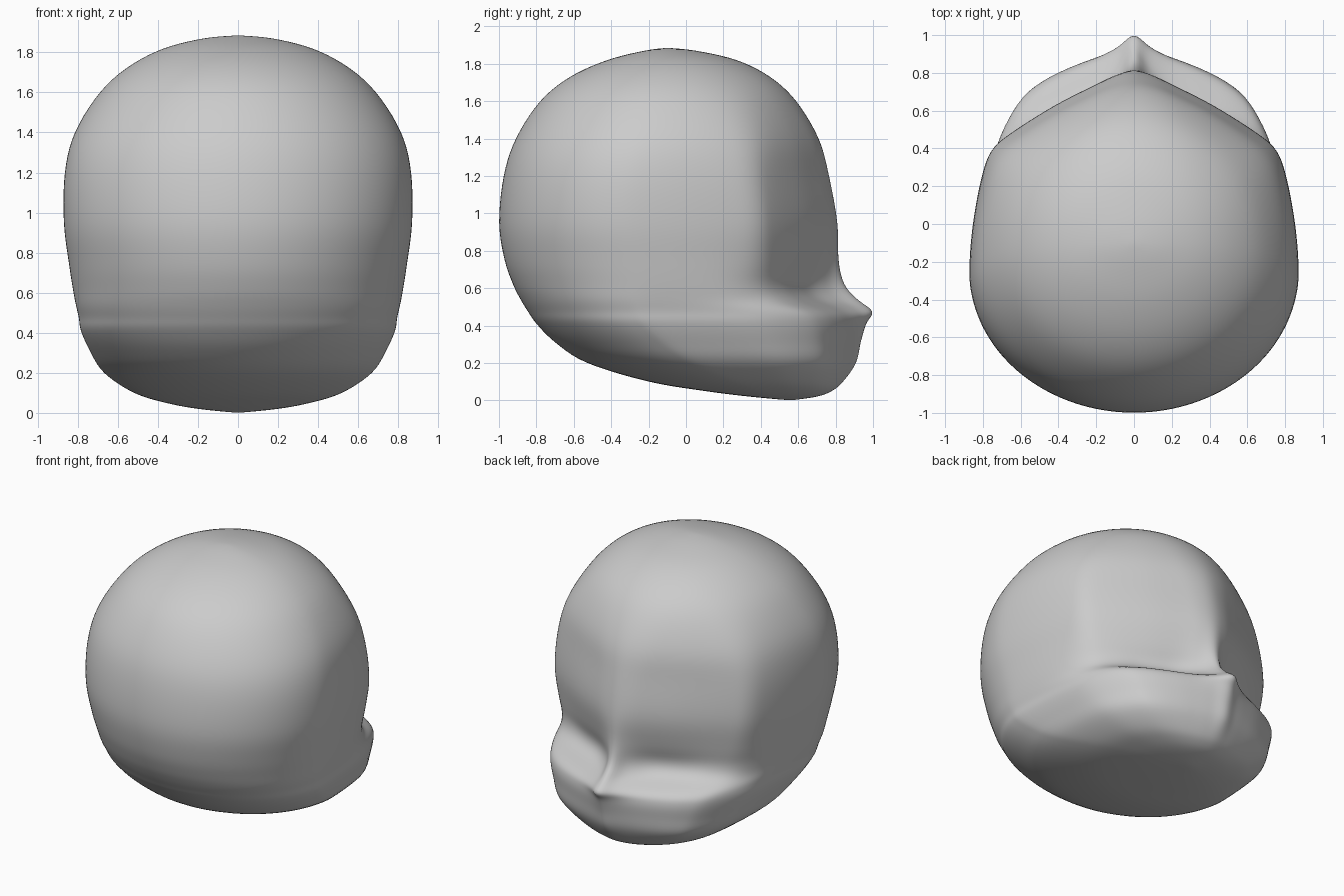
import bpy
import bmesh
import math

if "Cube" in bpy.data.objects:
    bpy.data.objects.remove(bpy.data.objects["Cube"], do_unlink=True)

STEPS = 8      # front points per quarter outline
FINE = 5       # spline subdivisions between rings and points

# Quarter outlines from the side of the head (1, 0) to the middle of the face (0, 1)
ROUND = [(math.cos(math.pi / 2 * i / STEPS), math.sin(math.pi / 2 * i / STEPS))
         for i in range(STEPS + 1)]
BROW = [(1, 0), (.98, .23), (.93, .46), (.87, .6), (.75, .69),
        (.48, .83), (.24, .93), (.11, .98), (0, 1)]
SOCKET = [(1, 0), (.98, .23), (.93, .42), (.83, .56), (.66, .66),
          (.45, .73), (.25, .8), (.1, .9), (0, 1)]
MUZZLE = [(1, 0), (.97, .34), (.91, .54), (.77, .73), (.63, .82),
          (.44, .89), (.25, .94), (.12, .97), (0, 1)]

# Rings: height, back, widest line, front, half width, first shape, second shape, mix
RINGS = [
    (0, .56, .56, .56, 0, ROUND, ROUND, 0),
    (.02, .34, .5, .7, .2, ROUND, ROUND, 0),
    (.05, .1, .42, .78, .36, ROUND, MUZZLE, .3),
    (.1, -.2, .3, .84, .52, ROUND, MUZZLE, .6),
    (.2, -.53, .1, .91, .67, MUZZLE, ROUND, 0),
    (.31, -.7, -.05, .935, .74, MUZZLE, ROUND, 0),
    (.41, -.8, -.15, .965, .785, MUZZLE, SOCKET, .1),
    (.475, -.845, -.18, 1, .795, MUZZLE, SOCKET, .45),
    (.54, -.885, -.2, .92, .81, SOCKET, MUZZLE, .12),
    (.62, -.925, -.2, .85, .825, SOCKET, BROW, .2),
    (.75, -.97, -.22, .817, .845, BROW, SOCKET, .3),
    (.95, -1, -.25, .81, .87, BROW, ROUND, 0),
    (1.2, -.975, -.24, .765, .865, BROW, ROUND, .15),
    (1.4, -.91, -.2, .71, .815, BROW, ROUND, .45),
    (1.6, -.78, -.15, .59, .69, BROW, ROUND, .8),
    (1.73, -.62, -.12, .45, .545, ROUND, ROUND, 0),
    (1.82, -.42, -.1, .27, .37, ROUND, ROUND, 0),
    (1.87, -.22, -.1, .05, .17, ROUND, ROUND, 0),
    (1.885, -.1, -.1, -.1, 0, ROUND, ROUND, 0),
]


def spline(p, closed):
    """Catmull-Rom subdivision of a list of equal-length tuples."""
    n = len(p)
    out = []
    for i in range(n if closed else n - 1):
        if closed:
            a, b, c, d = (p[(i + k) % n] for k in (-1, 0, 1, 2))
        else:
            a, b, c, d = (p[min(max(i + k, 0), n - 1)] for k in (-1, 0, 1, 2))
        for s in range(FINE):
            t = s / FINE
            out.append(tuple(
                y + t / 2 * (z - x + t * (2 * x - 5 * y + 4 * z - w + t * (3 * (y - z) + w - x)))
                for x, y, z, w in zip(a, b, c, d)))
    if not closed:
        out.append(p[-1])
    return out


def ring_outline(ring):
    z, back, mid, front, half, first, second, mix = ring
    # face quarter, then cranium quarter, then their mirror image
    side = []
    for (u, v), (p, q) in zip(first, second):
        u, v = u + (p - u) * mix, v + (q - v) * mix
        side.append((half * u, mid + (front - mid) * v, z))
    rear = [(half * u, mid + (back - mid) * v, z) for u, v in ROUND]
    right = side[::-1] + rear[1:]
    left = [(-x, y, h) for x, y, h in right[-2:0:-1]]
    return spline(right + left, True)


# Interpolate the ring outlines along the height
outlines = [ring_outline(r) for r in RINGS]
columns = [spline(list(col), False) for col in zip(*outlines)]
levels = list(zip(*columns))

bm = bmesh.new()
bottom = bm.verts.new(levels[0][0])
top = bm.verts.new(levels[-1][0])
rows = [[bm.verts.new(co) for co in level] for level in levels[1:-1]]
count = len(rows[0])
for i in range(count):
    j = (i + 1) % count
    bm.faces.new((bottom, rows[0][i], rows[0][j]))
    bm.faces.new((top, rows[-1][j], rows[-1][i]))
    for low, high in zip(rows, rows[1:]):
        bm.faces.new((low[i], high[i], high[j], low[j]))

# Soften the sculpted surface slightly
for _ in range(3):
    bmesh.ops.smooth_vert(bm, verts=bm.verts[:], factor=.4,
                          use_axis_x=True, use_axis_y=True, use_axis_z=True)
bmesh.ops.recalc_face_normals(bm, faces=bm.faces[:])
for face in bm.faces:
    face.smooth = True

mesh = bpy.data.meshes.new("head")
bm.to_mesh(mesh)
bm.free()
head = bpy.data.objects.new("head", mesh)
bpy.context.collection.objects.link(head)

# Plain grey clay
clay = bpy.data.materials.new("grey_clay")
clay.use_nodes = True
colour = (.6, .6, .6, 1)
clay.diffuse_color = colour
clay.node_tree.nodes["Principled BSDF"].inputs["Base Color"].default_value = colour
mesh.materials.append(clay)
